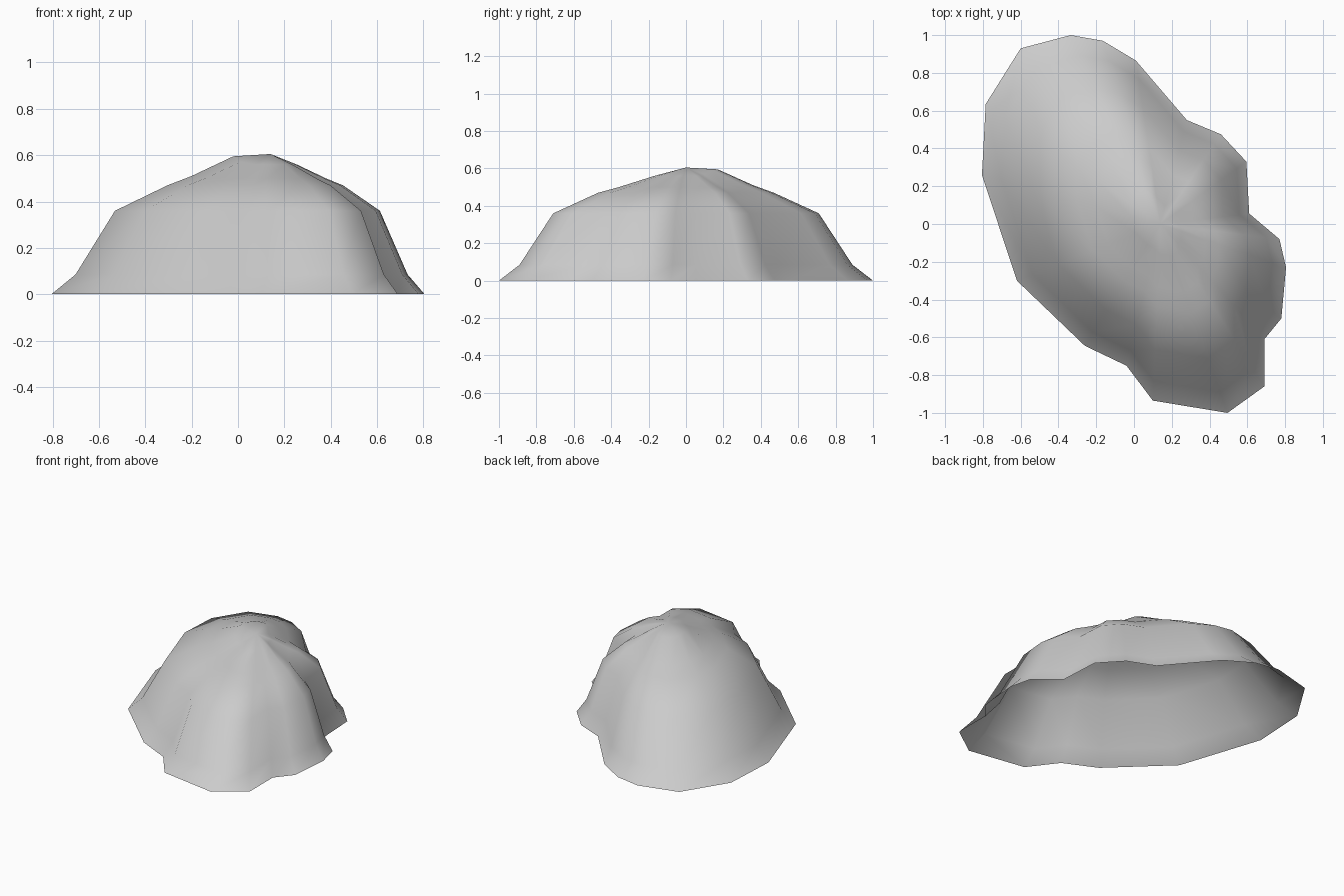
import bpy
import bmesh
from mathutils import Vector

default_cube = bpy.data.objects.get("Cube")
if default_cube:
    bpy.data.objects.remove(default_cube, do_unlink=True)

# Plain stone colour
stone = bpy.data.materials.new("stone_grey")
stone.use_nodes = True
stone_colour = (0.6, 0.6, 0.6, 1.0)
stone.diffuse_color = stone_colour
stone.node_tree.nodes["Principled BSDF"].inputs["Base Color"].default_value = stone_colour

# Ground outline, clockwise seen from above
outline = [
    (-.335, 1), (-.165, .97), (.01, .865), (.28, .55), (.46, .475),
    (.595, .33), (.61, .055), (.77, -.08), (.805, -.23), (.78, -.5),
    (.69, -.61), (.69, -.86), (.495, -1), (.10, -.935), (-.04, -.75),
    (-.26, -.645), (-.62, -.30), (-.805, .26), (-.785, .635), (-.60, .93),
]
peak = Vector((.14, 0, .605))

# Rings shrinking towards the peak: scale, height, extra height on the back left
rings = [
    (1, 0, 0), (.89, .085, 0), (.71, .36, 0),
    (.47, .47, 0), (.36, .50, .01), (.17, .56, .035),
]


def make_ring(bm, scale, height, lift):
    """One closed loop of vertices, raised on the back left shoulder."""
    loop = []
    for x, y in reversed(outline):
        shoulder = max(0, min(1, y - x))
        position = peak + (Vector((x, y, 0)) - peak) * scale
        position.z = height + lift * shoulder
        loop.append(bm.verts.new(position))
    return loop


# Rock mound: an open shell with no underside
bm = bmesh.new()
loops = [make_ring(bm, *ring) for ring in rings]
count = len(outline)
for lower, upper in zip(loops, loops[1:]):
    for i in range(count):
        j = (i + 1) % count
        bm.faces.new((lower[i], lower[j], upper[j], upper[i]))

# Cap fan meeting at the peak
tip = bm.verts.new(peak)
top_loop = loops[-1]
for i in range(count):
    bm.faces.new((top_loop[i], top_loop[(i + 1) % count], tip))
for face in bm.faces:
    face.smooth = True

mesh = bpy.data.meshes.new("rock_mound")
bm.to_mesh(mesh)
bm.free()
mesh.materials.append(stone)
rock_mound = bpy.data.objects.new("rock_mound", mesh)
bpy.context.scene.collection.objects.link(rock_mound)
